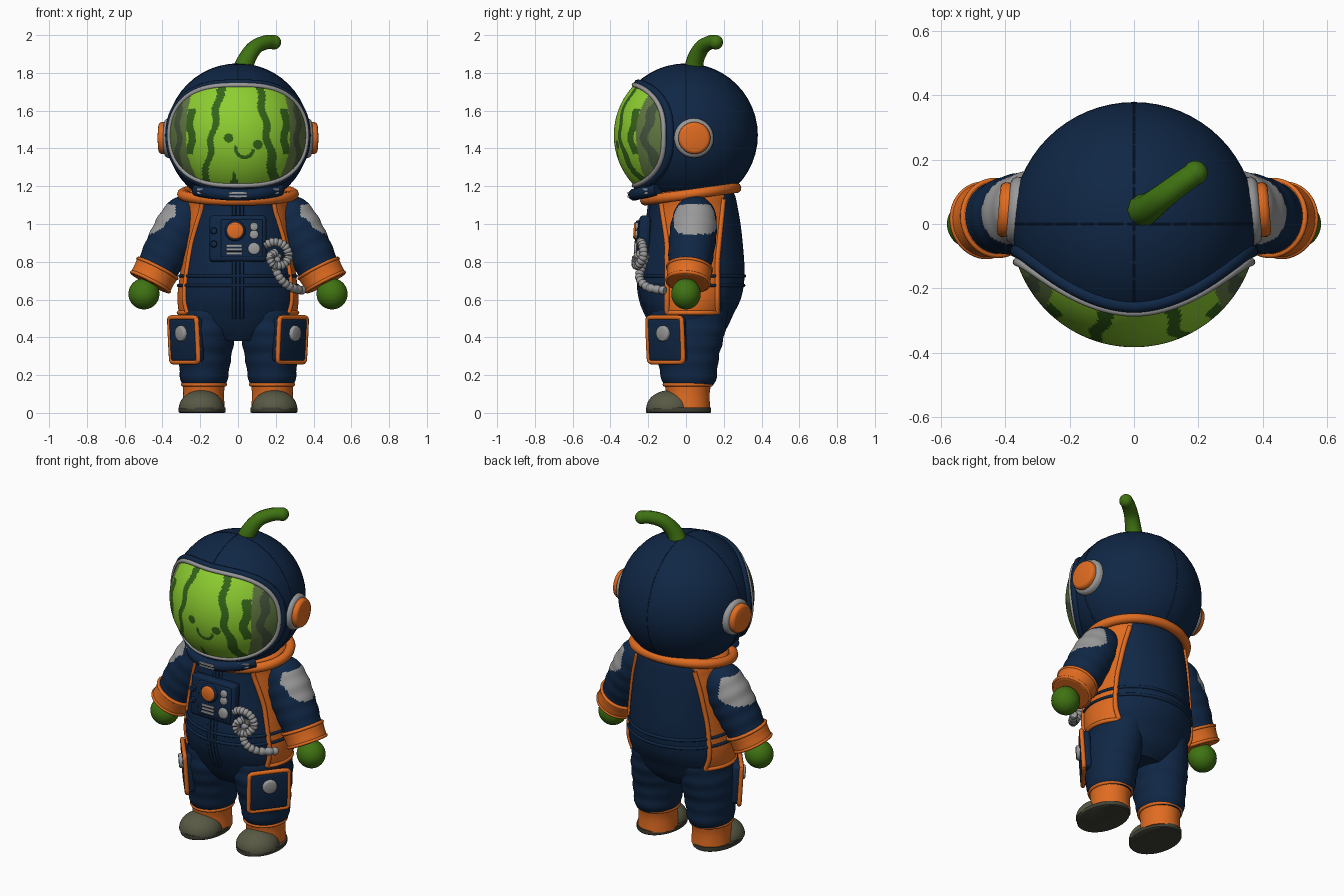
import bpy, bmesh
from math import sin, cos, pi, radians, sqrt, hypot
from mathutils import Matrix, Vector

if "Cube" in bpy.data.objects:
    bpy.data.objects.remove(bpy.data.objects["Cube"])


def colour(name, *rgb):
    m = bpy.data.materials.new(name)
    m.use_nodes = True
    m.diffuse_color = (*rgb, 1)
    m.node_tree.nodes["Principled BSDF"].inputs["Base Color"].default_value = (*rgb, 1)
    return m


NAVY = colour("navy", .005, .02, .06)
ORANGE = colour("orange", .75, .15, .015)
GREY = colour("grey", .32, .32, .32)
MELON = colour("bright green", .27, .62, .03)
STRIPE = colour("stripe green", .035, .13, .01)
LEAF = colour("leaf green", .05, .17, .006)
TOE = colour("olive grey", .1, .1, .06)
SOLE = colour("dark sole", .05, .05, .035)
DIM = colour("dim glass green", .12, .19, .055)
SHADE = colour("dim stripe", .06, .09, .045)


def build(name, bm, cols, rule=None, fix=True):
    """Turn a bmesh into a smooth object, colouring faces by a rule."""
    if fix:
        bmesh.ops.recalc_face_normals(bm, faces=bm.faces)
    for f in bm.faces:
        f.material_index = rule(f.calc_center_median()) if rule else 0
    me = bpy.data.meshes.new(name)
    bm.to_mesh(me)
    bm.free()
    for c in cols if isinstance(cols, tuple) else (cols,):
        me.materials.append(c)
    ob = bpy.data.objects.new(name, me)
    bpy.context.collection.objects.link(ob)
    bpy.ops.object.select_all(action='DESELECT')
    ob.select_set(True)
    bpy.context.view_layer.objects.active = ob
    bpy.ops.object.shade_smooth_by_angle(angle=radians(40))
    return ob


def mirror(*obs):
    for ob in obs:
        me = ob.data.copy()
        me.transform(Matrix.Scale(-1, 4, (1, 0, 0)))
        me.flip_normals()
        twin = bpy.data.objects.new(ob.name.replace("left", "right"), me)
        bpy.context.collection.objects.link(twin)


def aim(p, n):
    return Matrix.Translation(p) @ Vector(n).to_track_quat('Z', 'Y').to_matrix().to_4x4()


def spline(rows, per, closed=False):
    """Catmull-Rom interpolation of rows of any width."""
    n, out = len(rows), []
    get = lambda i: rows[i % n] if closed else rows[min(max(i, 0), n - 1)]
    for i in range(n if closed else n - 1):
        for k in range(per):
            t = k / per
            out.append([b + t / 2 * (c - a + t * (2*a - 5*b + 4*c - d + t * (3*(b - c) + d - a)))
                        for a, b, c, d in zip(get(i - 1), get(i), get(i + 1), get(i + 2))])
    return out if closed else out + [list(rows[-1])]


def loft(name, rows, cols, mat=Matrix(), per=8, sides=48, rule=None, ripple=0):
    """Skin elliptical sections given as z, cx, cy, rx, ry."""
    bm, rings = bmesh.new(), []
    for z, cx, cy, rx, ry in spline(rows, per):
        w = 1 + ripple * sin(z * 75)
        rings.append([bm.verts.new(mat @ Vector((cx + rx * w * cos(a), cy + ry * w * sin(a), z)))
                      for a in (2 * pi * k / sides for k in range(sides))])
    for p, q in zip(rings, rings[1:]):
        for k in range(sides):
            j = (k + 1) % sides
            bm.faces.new((p[k], p[j], q[j], q[k]))
    bm.faces.new(rings[0])
    bm.faces.new(rings[-1])
    return build(name, bm, cols, rule)


def disc(name, r, h, mat, col):
    return loft(name, [(0, 0, 0, r, r), (h * .6, 0, 0, r, r), (h * .9, 0, 0, r * .92, r * .92),
                       (h, 0, 0, r * .8, r * .8)], col, mat, 1, 32)


def tube(name, pts, r, col, closed=False, per=6, rib=0):
    cu = bpy.data.curves.new(name, 'CURVE')
    cu.dimensions, cu.bevel_depth, cu.bevel_resolution, cu.use_fill_caps = '3D', 1, 3, True
    path = spline([(*p, r) if len(p) == 3 else p for p in pts], per, closed)
    sp = cu.splines.new('POLY')
    sp.points.add(len(path) - 1)
    sp.use_cyclic_u = closed
    for i, (q, row) in enumerate(zip(sp.points, path)):
        q.co, q.radius = (*row[:3], 1), row[3] * (1 - rib * (i % 3 == 0))
    ob = bpy.data.objects.new(name, cu)
    bpy.context.collection.objects.link(ob)
    bm = bmesh.new()
    me = bpy.data.meshes.new_from_object(ob.evaluated_get(bpy.context.evaluated_depsgraph_get()))
    bm.from_mesh(me)
    bpy.data.objects.remove(ob)
    bpy.data.meshes.remove(me)
    return build(name, bm, col)


def ball(name, p, size, col, floor=-9):
    bm = bmesh.new()
    bmesh.ops.create_uvsphere(bm, u_segments=64, v_segments=40, radius=1,
                              matrix=Matrix.Translation(p) @ Matrix.Diagonal((*size, 1)))
    for v in bm.verts:
        v.co.z = max(v.co.z, floor)
    return build(name, bm, col)


def box(name, mat, size, col, bevel):
    bm = bmesh.new()
    bmesh.ops.create_cube(bm, size=1, matrix=Matrix.Diagonal((*size, 1)))
    bmesh.ops.bevel(bm, geom=bm.edges[:], offset=bevel, segments=3, profile=.5, affect='EDGES')
    bm.transform(mat)
    return build(name, bm, col)


# Helmet shell with seams
HC, R = Vector((0, 0, 1.47)), .378
ball("helmet", HC, (R, R, R), NAVY)
for label, ax in (("centre", (1, 0, 0)), ("side", (0, 1, 0))):
    m = aim(HC, ax)
    tube(f"helmet_{label}_seam", [m @ Vector((R * cos(a), R * sin(a), 0)) for a in
                                  (k * pi / 24 for k in range(48))], .0025, NAVY, True, 1)


# Visor window, a patch on the helmet sphere
def visor(t, k, r=R + .004):
    c, s = cos(t), sin(t)
    w = k * (abs(c) ** 2.6 + abs(s) ** 2.6) ** (-1 / 2.6)
    a, e = radians(72) * w * c, radians(44) * w * s
    return HC + r * Vector((sin(a) * cos(e), -cos(a) * cos(e), sin(e)))


def face_paint(c):
    x, z = c.x, c.z
    wob = .008 * sin(z * 40)
    h = z - 1.47
    if hypot(x + .05, z - 1.455) < .025 or hypot(x - .105, z - 1.42) < .025:
        return 1
    d = hypot(x - .035, z - 1.4)
    if .038 < d < .056 and z < 1.405 - .2 * (x - .03):
        return 1
    edge = .275 - .9 * max(0, -h - .05) ** 1.6 - .6 * max(0, h) ** 2
    if abs(x) > edge:
        return 3 if .3 < abs(x) + wob < .33 else 2
    if abs(x + .135 - .17 * h + wob) < .017 + .02 * max(0, h):
        return 1
    if abs(x - .155 + .17 * h + wob) < .02 + .03 * max(0, -h):
        return 1
    if abs(abs(x) - .25 + wob) < .02 and abs(h - .02) < .12:
        return 1
    return 1 if abs(x + .02) < (1.285 - z) * .3 else 0


bm, N, K = bmesh.new(), 200, 80
grid = [[bm.verts.new(visor(2 * pi * j / N, k / K)) for j in range(N)] for k in range(1, K + 1)]
mid = bm.verts.new(visor(0, 0))
for j in range(N):
    i = (j + 1) % N
    bm.faces.new((mid, grid[0][j], grid[0][i]))
    for p, q in zip(grid, grid[1:]):
        bm.faces.new((p[j], q[j], q[i], p[i]))
build("visor_melon_face", bm, (MELON, STRIPE, DIM, SHADE), face_paint, False)
loop = [2 * pi * k / 96 for k in range(96)]
tube("visor_rim", [visor(t, 1) for t in loop], .013, GREY, True, 1)
tube("visor_lip", [visor(t, 1.07, R - .004) for t in loop], .021, NAVY, True, 1)

# Chin guard with vents
tube("chin_guard", [(x, -sqrt(.275 ** 2 - x * x * 1.1), 1.155 + x * x * .5) for x in
                    (-.22, -.15, -.07, 0, .07, .15, .22)], .032, NAVY)
for x, w in ((-.19, .06), (0, .1), (.19, .06)):
    y = -sqrt(.275 ** 2 - x * x * 1.1) - .028
    for dz in (-.009, .009):
        box("chin_vent", aim((x, y, 1.155 + dz + x * x * .5), (x * 1.2, -.3, 0)),
            (w, .012, .014), GREY, .003)

# Ear discs
n = Vector((1, .08, 0))
p = Vector((.345, .04, 1.455))
mirror(disc("left_ear_ring", .105, .045, aim(p, n), GREY),
       disc("left_ear_cap", .085, .035, aim(p + n * .04, n), ORANGE))

# Stem
tube("stem", [(.02, .04, 1.8, .055), (.045, .05, 1.87, .047), (.09, .085, 1.935, .041),
              (.15, .13, 1.962, .038), (.19, .158, 1.962, .037)], 0, LEAF)
ball("stem_tip", (.19, .158, 1.962), (.038, .038, .038), LEAF)

# Torso with orange side panels
TORSO = [(.38, 0, .01, .16, .14), (.44, 0, .02, .27, .19), (.52, 0, .02, .31, .23), (.62, 0, .025, .32, .27),
         (.75, 0, .03, .305, .28), (.95, 0, .04, .285, .255), (1.08, 0, .04, .275, .235),
         (1.16, 0, .03, .27, .225), (1.2, 0, .03, .2, .18)]
FINE = spline(TORSO, 20)


def panel_edges(z):
    return -.1 - .15 * max(0, z - .9), .165 + .1 * max(0, z - .8)


def torso_paint(c):
    lo, hi = panel_edges(c.z)
    return int(c.z > .53 and lo < c.y < hi and abs(c.x) > .1)


def section(z):
    return min(FINE, key=lambda s: abs(s[0] - z))


def on_front(x, z, off=0):
    _, _, cy, rx, ry = section(z)
    return Vector((x, cy - ry * sqrt(1 - (x / rx) ** 2) - off, z))


def on_side(y, z):
    _, _, cy, rx, ry = section(z)
    return Vector((rx * sqrt(max(0, 1 - ((y - cy) / ry) ** 2)), y, z))


loft("torso", TORSO, (NAVY, ORANGE), per=14, sides=128, rule=torso_paint)
heights = [.53 + .06 * k for k in range(11)]
for i, label in enumerate(("front", "back")):
    mirror(tube(f"left_panel_{label}_piping", [on_side(panel_edges(z)[i], z) for z in heights], .014, ORANGE))
lo, hi = panel_edges(.53)
mirror(tube("left_panel_hem", [on_side(lo + (hi - lo) * k / 6, .53) for k in range(7)], .012, ORANGE))
for z in (.675, .725):
    _, _, cy, rx, ry = section(z)
    tube("waist_seam", [(rx * cos(t), cy + ry * sin(t), z) for t in loop], .009, NAVY, True, 1)
for x in (-.022, 0, .022):
    tube("zip_strip", [on_front(x, .5 + .075 * k) for k in range(9)], .009, NAVY)
tube("neck_ring", [(.295 * cos(t), .025 + .24 * sin(t), 1.158 + .033 * sin(t)) for t in loop],
     .028, ORANGE, True, 1)

# Arms, cuffs and hands
shoulder, wrist = Vector((.27, .05, 1.07)), Vector((.47, .01, .68))
arm = aim(shoulder, wrist - shoulder)


def patch(c):
    return int(((c.y - .05) / .115) ** 4 + ((c.z - 1.025) / .08) ** 4 < 1 and c.x > .33)


def round_rows(*zr):
    return [(z, 0, 0, r, r) for z, r in zr]


mirror(loft("left_arm", round_rows((-.07, .04), (-.04, .08), (0, .105), (.1, .123), (.25, .12), (.4, .105)),
            (NAVY, GREY), arm, 14, 80, patch, .015),
       loft("left_cuff", round_rows((.335, .1), (.34, .118), (.385, .116), (.43, .113), (.435, .09)),
            ORANGE, arm, 4),
       ball("left_hand", (.498, 0, .63), (.082, .078, .082), LEAF))
for z, r in ((.345, .116), (.425, .112)):
    mirror(tube("left_cuff_trim", [arm @ Vector((r * cos(t), r * sin(t), z)) for t in loop], .009, ORANGE, True, 1))

# Legs and boots
mirror(loft("left_leg", [(.14, .18, .015, .11, .125), (.18, .18, .015, .125, .145), (.3, .175, .01, .14, .165),
                         (.42, .165, .01, .15, .195), (.54, .155, .02, .14, .2)], NAVY, ripple=.015),
       loft("left_boot", [(.02, .182, .01, .112, .118), (.1, .182, .01, .108, .115), (.16, .18, .01, .113, .125)], ORANGE),
       tube("left_boot_trim", [(.18 + .112 * cos(t), .01 + .124 * sin(t), .15) for t in loop], .01, ORANGE, True, 1),
       ball("left_toe_cap", (.193, -.085, .025), (.12, .125, .095), TOE, .02),
       loft("left_sole", [(0, .19, -.04, .118, .168), (.005, .19, -.04, .125, .173),
                          (.028, .19, -.04, .125, .173)], SOLE, per=1))

# Thigh pockets
pocket = aim((.272, -.098, .388), (.78, -.62, -.06))
w, h, c = .115, .118, .025
corners = [pocket @ Vector((sx * (w - c * a), sy * (h - c * b), .018)) for sx, sy, order in
           ((1, 1, 0), (-1, 1, 1), (-1, -1, 0), (1, -1, 1)) for a, b in
           (((0, 1), (.3, .3), (1, 0)) if order == 0 else ((1, 0), (.3, .3), (0, 1)))]
mirror(box("left_pocket", pocket, (2 * w, 2 * h, .06), NAVY, .02),
       tube("left_pocket_piping", corners, .013, ORANGE, True, 4),
       disc("left_pocket_button", .042, .022, pocket @ Matrix.Translation((0, .035, .028)), GREY))

# Chest control pack
pack = aim((0, -.222, .922), (0, -1, .06))
box("chest_pack", pack, (.3, .245, .06), NAVY, .018)
box("chest_pack_plate", pack @ Matrix.Translation((.02, 0, .03)), (.22, .2, .014), NAVY, .006)
for label, x, y, r, col in (("dial_rim", -.015, .04, .055, NAVY), ("dial", -.015, .04, .046, ORANGE),
                            ("round_button", .085, -.055, .032, GREY), ("top_button", .085, .062, .022, GREY),
                            ("middle_button", .085, .02, .024, GREY), ("upper_knob", -.128, .04, .018, NAVY),
                            ("lower_knob", -.128, -.03, .018, NAVY)):
    disc("pack_" + label, r, .028 if label == "dial" else .02, pack @ Matrix.Translation((x, y, .03)), col)
for k in range(3):
    box("pack_vent", pack @ Matrix.Translation((-.02, -.04 - .02 * k, .038)), (.085, .014, .014), GREY, .004)

# Ribbed hose looping from the pack to the hip
tube("hose_loop", [(.14, -.235, .885), (.19, -.24, .905), (.245, -.23, .885), (.268, -.225, .83),
                   (.24, -.25, .785), (.19, -.265, .785), (.17, -.26, .825), (.2, -.225, .85)],
     .024, GREY, per=9, rib=.22)
tube("hose_tail", [(.21, -.21, .84), (.2, -.235, .77), (.225, -.245, .71), (.28, -.2, .665),
                   (.345, -.11, .648)], .024, GREY, per=9, rib=.22)
